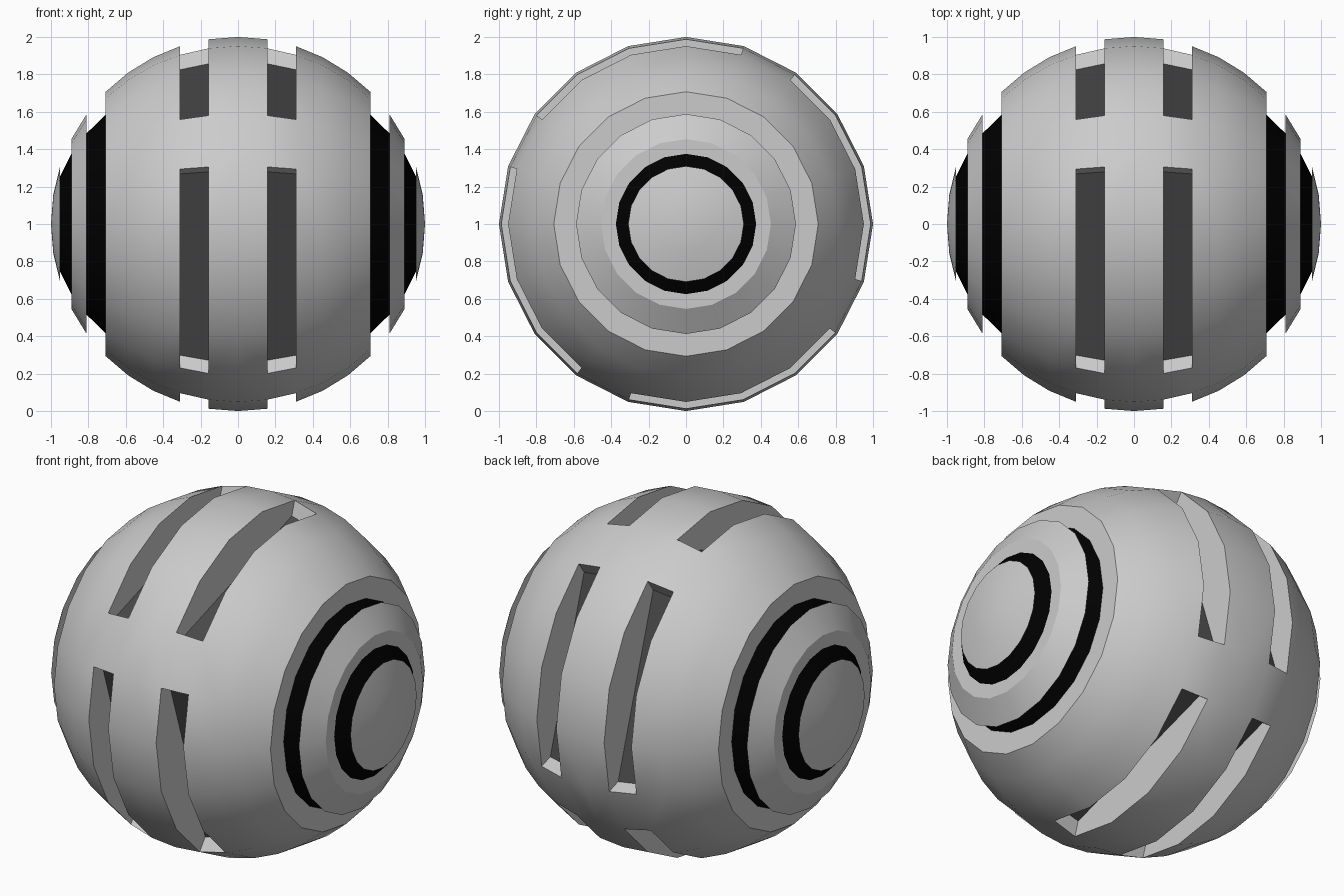
import bpy, bmesh
from math import sin, cos, radians

if "Cube" in bpy.data.objects:
    bpy.data.objects.remove(bpy.data.objects["Cube"])

SEG = 20                 # sides around the x axis
STEP = 9                 # latitude step in degrees
GROOVES = (5, 7)         # latitude bands cut as black ring grooves
GROOVE_SCALE, SLOT_SCALE = 0.826, 0.912
GREY, BLACK, DARK = 0, 1, 2

bm = bmesh.new()
cache = {}


def vert(k, j, s=1.0):
    """Shared vertex at latitude k, segment j, radius scaled by s."""
    j = 0 if abs(k) == 10 else j % SEG
    key = (k, j, s)
    if key not in cache:
        lat, a = radians(k * STEP), radians(j * 360 / SEG)
        r = s * cos(lat)
        cache[key] = bm.verts.new((sin(lat), r * cos(a), 1 + r * sin(a)))
    return cache[key]


def face(points, part=GREY):
    vs = list(dict.fromkeys(vert(*p) for p in points))
    bm.faces.new(vs).material_index = part


def band(k0, k1, j, s=1.0, part=GREY):
    face([(k0, j, s), (k0, j + 1, s), (k1, j + 1, s), (k1, j, s)], part)


for side in (-1, 1):
    for k in range(10):
        a, b = side * k, side * (k + 1)
        for j in range(SEG):
            if k in GROOVES:
                # ring groove: black floor and two grey walls
                band(a, b, j, GROOVE_SCALE, BLACK)
                for e in (a, b):
                    face([(e, j), (e, j + 1), (e, j + 1, GROOVE_SCALE), (e, j, GROOVE_SCALE)])
            elif k != 1 or j % 5 == 3:
                # outer skin, including the bridges between slots
                band(a, b, j)
    # four slots with flat floors
    a, b = side, side * 2
    for j in range(4, SEG + 4, 5):
        e = j + 4
        s = SLOT_SCALE
        for k in (a, b):
            face([(k, i) for i in range(j, e + 1)] + [(k, e, s), (k, j, s)])
        for i in (j, e):
            face([(a, i), (b, i), (b, i, s), (a, i, s)])
        face([(a, j, s), (a, e, s), (b, e, s), (b, j, s)], DARK)

bmesh.ops.recalc_face_normals(bm, faces=bm.faces[:])

# split into one object per colour
for part, name, shade in ((GREY, "ball_shell", None),
                          (BLACK, "ring_groove_floors", 0.0),
                          (DARK, "slot_floors", 0.07)):
    piece = bm.copy()
    bmesh.ops.delete(piece, geom=[f for f in piece.faces if f.material_index != part],
                     context='FACES')
    for f in piece.faces:
        f.material_index = 0
    me = bpy.data.meshes.new(name)
    piece.to_mesh(me)
    piece.free()
    ob = bpy.data.objects.new(name, me)
    bpy.context.collection.objects.link(ob)
    if shade is not None:
        mat = bpy.data.materials.new(name + "_colour")
        mat.diffuse_color = (shade, shade, shade, 1)
        mat.use_nodes = True
        mat.node_tree.nodes["Principled BSDF"].inputs["Base Color"].default_value = mat.diffuse_color
        me.materials.append(mat)
    bpy.ops.object.select_all(action='DESELECT')
    ob.select_set(True)
    bpy.context.view_layer.objects.active = ob
    bpy.ops.object.shade_smooth_by_angle(angle=radians(30))
bm.free()
